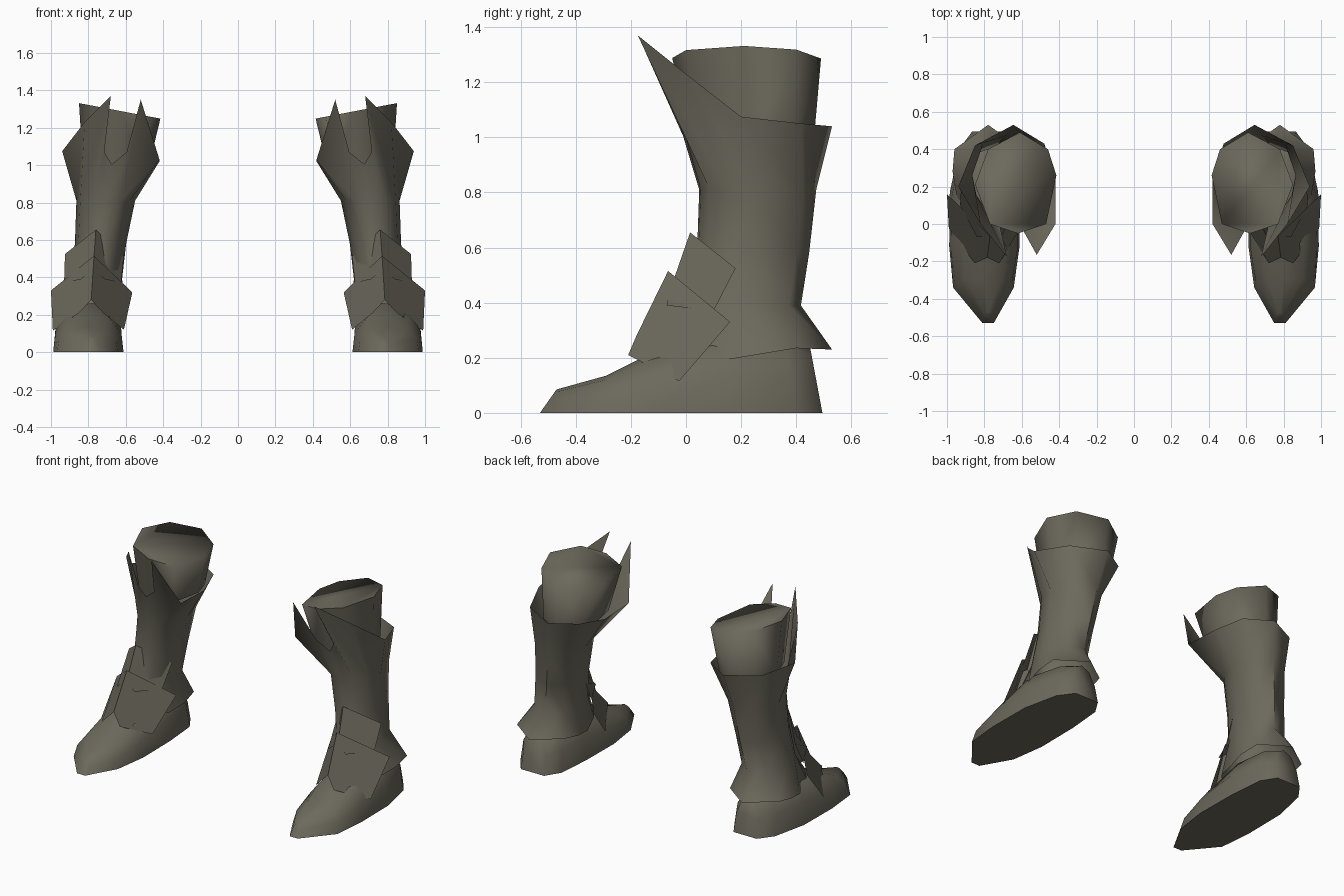
import bpy, bmesh, math

if "Cube" in bpy.data.objects:
    bpy.data.objects.remove(bpy.data.objects["Cube"])

leather = bpy.data.materials.new("grey_brown_leather")
leather.diffuse_color = (0.15, 0.14, 0.107, 1)
leather.use_nodes = True
leather.node_tree.nodes["Principled BSDF"].inputs["Base Color"].default_value = leather.diffuse_color


def finish(name, verts, faces, recalc=True, angle=60):
    """Make one part, mirror it to the other boot and smooth it."""
    bm = bmesh.new()
    vs = [bm.verts.new(v) for v in verts]
    for f in faces:
        bm.faces.new([vs[i] for i in f])
    if recalc:
        bmesh.ops.recalc_face_normals(bm, faces=bm.faces)
    me = bpy.data.meshes.new(name)
    bm.to_mesh(me)
    bm.free()
    me.materials.append(leather)
    ob = bpy.data.objects.new(name, me)
    bpy.context.collection.objects.link(ob)
    bpy.ops.object.select_all(action='DESELECT')
    ob.select_set(True)
    bpy.context.view_layer.objects.active = ob
    bpy.ops.object.shade_smooth_by_angle(angle=math.radians(angle))
    mirror = ob.modifiers.new("other_boot", 'MIRROR')
    mirror.use_mirror_merge = False
    return ob


def loft(name, rings, cap_start=False, cap_end=False, angle=60):
    """Skin a stack of rings with equal point counts."""
    n = len(rings[0])
    verts = [p for r in rings for p in r]
    faces = []
    for k in range(len(rings) - 1):
        for i in range(n):
            j = (i + 1) % n
            faces.append((k * n + i, k * n + j, (k + 1) * n + j, (k + 1) * n + i))
    if cap_start:
        faces.append(tuple(range(n)))
    if cap_end:
        faces.append(tuple(range((len(rings) - 1) * n, len(rings) * n)))
    return finish(name, verts, faces, angle=angle)


# Shaft: spiked upper rim, narrow ankle, flared heel guard
ANGLES = (100, 140, 180, 215, 240, 257, 270, 283, 305, 330, 360, 410)


def oval(cx, cy, rx, ry, z):
    return [(cx + rx * math.cos(math.radians(a)), cy + ry * math.sin(math.radians(a)), z)
            for a in ANGLES]


rim = [(.645, .53, 1.04), (.48, .43, 1.04), (.42, .25, 1.02), (.42, 0, 1.03),
       (.52, -.165, 1.35), (.595, -.03, 1.07), (.675, 0, 1.005), (.715, -.02, 1.07),
       (.68, -.175, 1.37), (.82, .0, 1.23), (.94, .2, 1.075), (.85, .42, 1.05)]
guard = [(.78, .53, .23), (.61, .41, .235), (.59, .28, .215), (.61, .16, .195),
         (.66, .02, .22), (.72, -.05, .25), (.78, -.07, .26), (.84, -.05, .25),
         (.90, .02, .22), (.95, .16, .195), (.97, .28, .215), (.96, .40, .235)]
loft("shaft", [rim, oval(.707, .262, .157, .214, .81), oval(.735, .245, .137, .205, .58),
               oval(.76, .22, .14, .20, .39), guard])

# Inner cuff rising out of the shaft, tilted up to the outside
outline = [(.61, .49), (.46, .40), (.415, .26), (.47, 0), (.62, -.05),
           (.77, 0), (.85, .21), (.78, .40)]
top = [(x, y, 1.25 + (x - .42) * .19) for x, y in outline]
low = [(.66 + (x - .64) * .8, .25 + (y - .23) * .82, .98) for x, y in outline]
loft("cuff", [low, top], cap_end=True, angle=100)

# Foot: sections run from toe to heel (centre x, bottom y, top y, half width, height)
sections = [(.78, -.53, -.47, .03, .085), (.805, -.34, -.29, .162, .135),
            (.80, -.12, -.15, .188, .205), (.80, .17, .13, .185, .29),
            (.785, .40, .36, .15, .27), (.78, .495, .45, .085, .24)]
rings = []
for cx, yb, yt, w, h in sections:
    half = [(1, 0), (.94, .5), (.6, .88)]
    prof = half + [(0, 1)] + [(-u, t) for u, t in reversed(half)]
    rings.append([(cx + u * w, yb + (yt - yb) * t, h * t) for u, t in prof])
loft("foot", rings, True, True)


# Overlapping instep plates, each folded along a centre ridge
def plate(name, peak, apex, left, right):
    verts = [peak, apex] + left + right
    finish(name, verts, [(0, 2, 3, 4, 1), (0, 1, 7, 6, 5)], recalc=False, angle=30)


plate("lower_instep_plate", (.77, -.065, .515), (.785, -.18, .28),
      [(.565, .16, .32), (.61, -.025, .12), (.72, -.21, .21)],
      [(1.0, .16, .33), (.99, -.025, .115), (.85, -.21, .21)])
plate("upper_instep_plate", (.76, .015, .655), (.775, -.06, .44),
      [(.61, .18, .515), (.625, .10, .37), (.71, -.07, .39)],
      [(.925, .18, .525), (.93, .10, .37), (.84, -.07, .39)])
